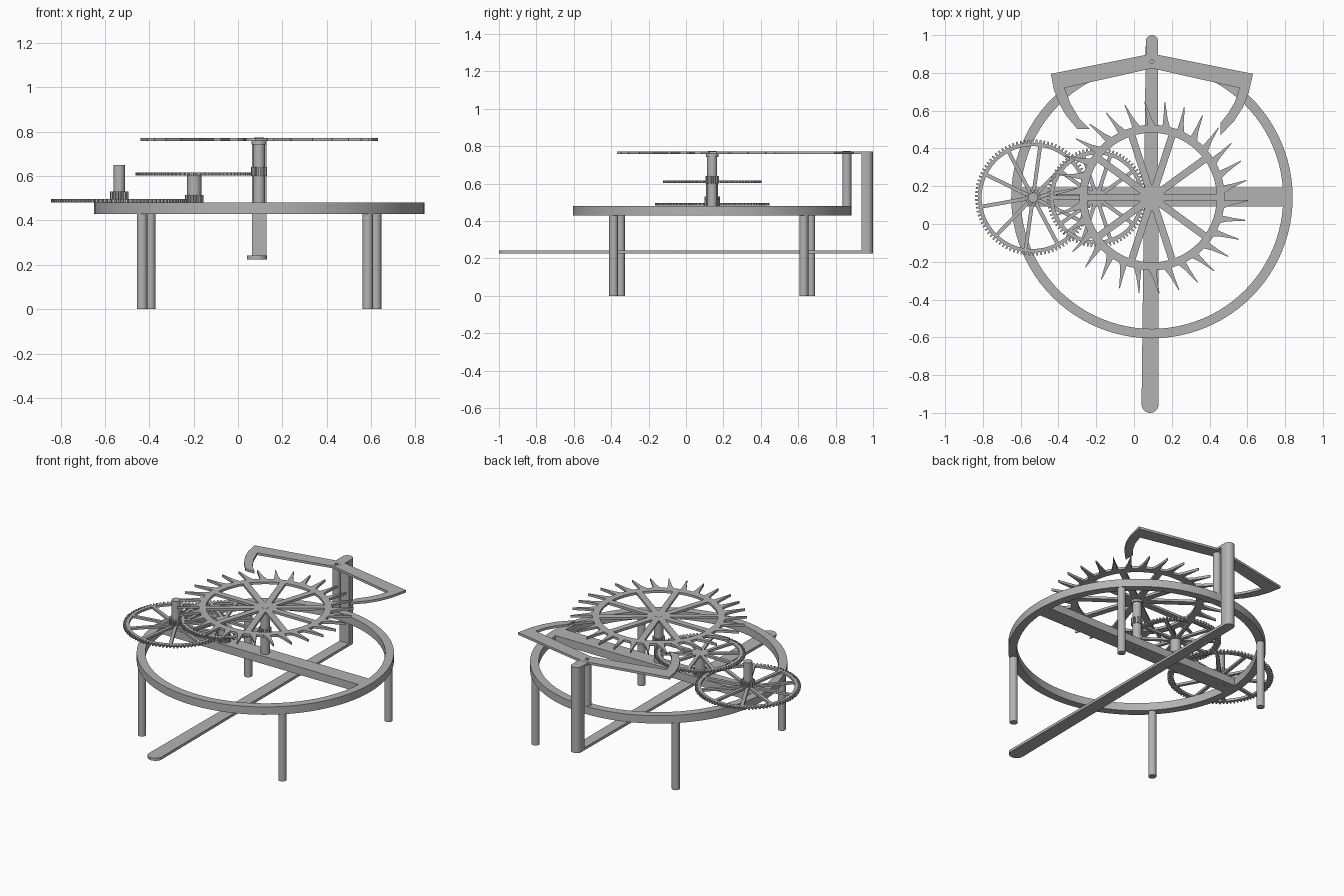
import bpy
import math
from math import sin, cos, pi, radians, asin

cube = bpy.data.objects.get("Cube")
if cube:
    bpy.data.objects.remove(cube, do_unlink=True)

grey = bpy.data.materials.new("plain grey")
grey.use_nodes = True
grey.diffuse_color = (0.45, 0.45, 0.45, 1)
grey.node_tree.nodes["Principled BSDF"].inputs["Base Color"].default_value = (0.45, 0.45, 0.45, 1)

CX, CY = 0.095, 0.14        # centre of the frame and the escape wheel
MID_X, END_X = -0.197, -0.535  # the other two arbors
BASE, DECK = 0.43, 0.48     # underside and top of the frame


def polar(x, y, r, a):
    return (x + r * cos(a), y + r * sin(a))


def arc(x, y, r, a0, a1, n):
    return [polar(x, y, r, a0 + (a1 - a0) * i / n) for i in range(n + 1)]


def circle(x, y, r, n=32):
    return arc(x, y, r, 0, 2 * pi, n)[:-1]


def plate(name, loops, z0, z1):
    """Flat solid between two heights; inner loops become holes."""
    curve = bpy.data.curves.new(name, "CURVE")
    curve.dimensions = "2D"
    curve.fill_mode = "BOTH"
    curve.extrude = (z1 - z0) / 2
    for loop in loops:
        spline = curve.splines.new("POLY")
        spline.points.add(len(loop) - 1)
        for point, (x, y) in zip(spline.points, loop):
            point.co = (x, y, 0, 1)
        spline.use_cyclic_u = True
    temp = bpy.data.objects.new(name, curve)
    bpy.context.collection.objects.link(temp)
    bpy.context.view_layer.update()
    graph = bpy.context.evaluated_depsgraph_get()
    mesh = bpy.data.meshes.new_from_object(temp.evaluated_get(graph))
    bpy.data.objects.remove(temp, do_unlink=True)
    mesh.name = name
    mesh.materials.clear()
    mesh.materials.append(grey)
    obj = bpy.data.objects.new(name, mesh)
    obj.location.z = (z0 + z1) / 2
    bpy.context.collection.objects.link(obj)
    bpy.ops.object.select_all(action="DESELECT")
    obj.select_set(True)
    bpy.context.view_layer.objects.active = obj
    bpy.ops.object.shade_smooth_by_angle(angle=radians(30))
    return obj


def rod(name, x, y, r, z0, z1):
    return plate(name, [circle(x, y, r)], z0, z1)


def toothed(x, y, root, tip, count, shape):
    """Outline of repeated teeth; shape lists (fraction of pitch, height 0..1)."""
    step = 2 * pi / count
    return [polar(x, y, root + (tip - root) * h, (k + f) * step)
            for k in range(count) for f, h in shape]


def windows(x, y, hub, rim, half, count, start):
    """Openings that leave straight spokes of a constant width."""
    step = 2 * pi / count
    loops = []
    for k in range(count):
        a, b = start + k * step, start + (k + 1) * step
        o, i = asin(half / rim), asin(half / hub)
        loops.append(arc(x, y, rim, a + o, b - o, 8) + arc(x, y, hub, b - i, a + i, 2))
    return loops


GEAR = [(0, 0), (0.3, 0), (0.42, 1), (0.78, 1), (0.9, 0)]

# Frame: ring, cross bar and four legs
plate("frame_ring", [circle(CX, CY, 0.745, 96), circle(CX, CY, 0.695, 96)], BASE, DECK)
plate("cross_bar", [[(-0.605, 0.092), (0.795, 0.092), (0.795, 0.192), (-0.605, 0.192)]], BASE, DECK)
for k in range(4):
    x, y = polar(CX, CY, 0.72, radians(42.9 + 90 * k))
    rod(f"leg_{k + 1}", x, y, 0.0235, 0, BASE)

# Great wheel with its pinion and winding arbor
plate("great_wheel", [toothed(END_X, CY, 0.29, 0.307, 90, GEAR)]
      + windows(END_X, CY, 0.042, 0.272, 0.01, 10, radians(10)), 0.482, 0.496)
plate("great_pinion", [toothed(END_X, CY, 0.03, 0.042, 12, GEAR)], 0.48, 0.53)
rod("great_arbor", END_X, CY, 0.026, BASE - 0.001, 0.65)

# Middle wheel with its pinion
plate("middle_wheel", [toothed(MID_X, CY, 0.247, 0.264, 80, GEAR)]
      + windows(MID_X, CY, 0.045, 0.228, 0.01, 10, 0), 0.602, 0.616)
plate("middle_pinion", [toothed(MID_X, CY, 0.03, 0.042, 12, GEAR)], 0.48, 0.515)
rod("middle_arbor", MID_X, CY, 0.032, BASE - 0.001, 0.616)

# Escape wheel with slender leaning teeth
TOOTH = [(0, 0), (0.3, 0), (0.55, 0.3), (0.84, 1), (0.88, 1), (0.82, 0.4), (0.8, 0)]
plate("escape_wheel", [toothed(CX, CY, 0.385, 0.51, 30, TOOTH)]
      + windows(CX, CY, 0.068, 0.343, 0.019, 10, 0), 0.757, 0.772)
plate("escape_pinion", [toothed(CX, CY, 0.026, 0.036, 10, GEAR)], 0.60, 0.64)
rod("escape_arbor", CX, CY, 0.027, BASE - 0.001, 0.757)
rod("escape_collar", CX, CY, 0.034, 0.742, 0.757)
rod("escape_arbor_end", CX, CY, 0.022, 0.757, 0.773)

# Anchor with two curved pallets
plate("anchor", [[(CX, 0.902), (-0.44, 0.795), (-0.425, 0.715), (-0.4, 0.645), (-0.36, 0.575),
                  (-0.30, 0.503), (-0.235, 0.503), (-0.29, 0.56), (-0.335, 0.635), (-0.368, 0.72),
                  (CX, 0.824), (0.558, 0.72), (0.535, 0.648), (0.50, 0.588), (0.458, 0.535),
                  (0.458, 0.47), (0.53, 0.545), (0.575, 0.615), (0.606, 0.69), (0.63, 0.795)],
                 circle(CX, 0.86, 0.022)], 0.757, 0.772)
rod("anchor_post", CX, 0.86, 0.024, DECK - 0.02, 0.757)
plate("anchor_bush", [circle(CX, 0.86, 0.022), circle(CX, 0.86, 0.01)], 0.757, 0.773)

# Pendulum: top arm, upright and long tapered blade
HALF = 0.0325
tip = arc(CX, 1 - HALF, HALF, 0, pi, 16)
plate("pendulum_arm", [tip + [(CX - HALF, 0.885), (CX + HALF, 0.885)]], 0.757, 0.771)
plate("pendulum_upright", [tip + [(CX - HALF, 0.937), (CX + HALF, 0.937)]], 0.225, 0.771)
blade_x = CX - 0.01
plate("pendulum_blade", [tip + arc(blade_x, -0.955, 0.045, pi, 2 * pi, 16)], 0.225, 0.242)
